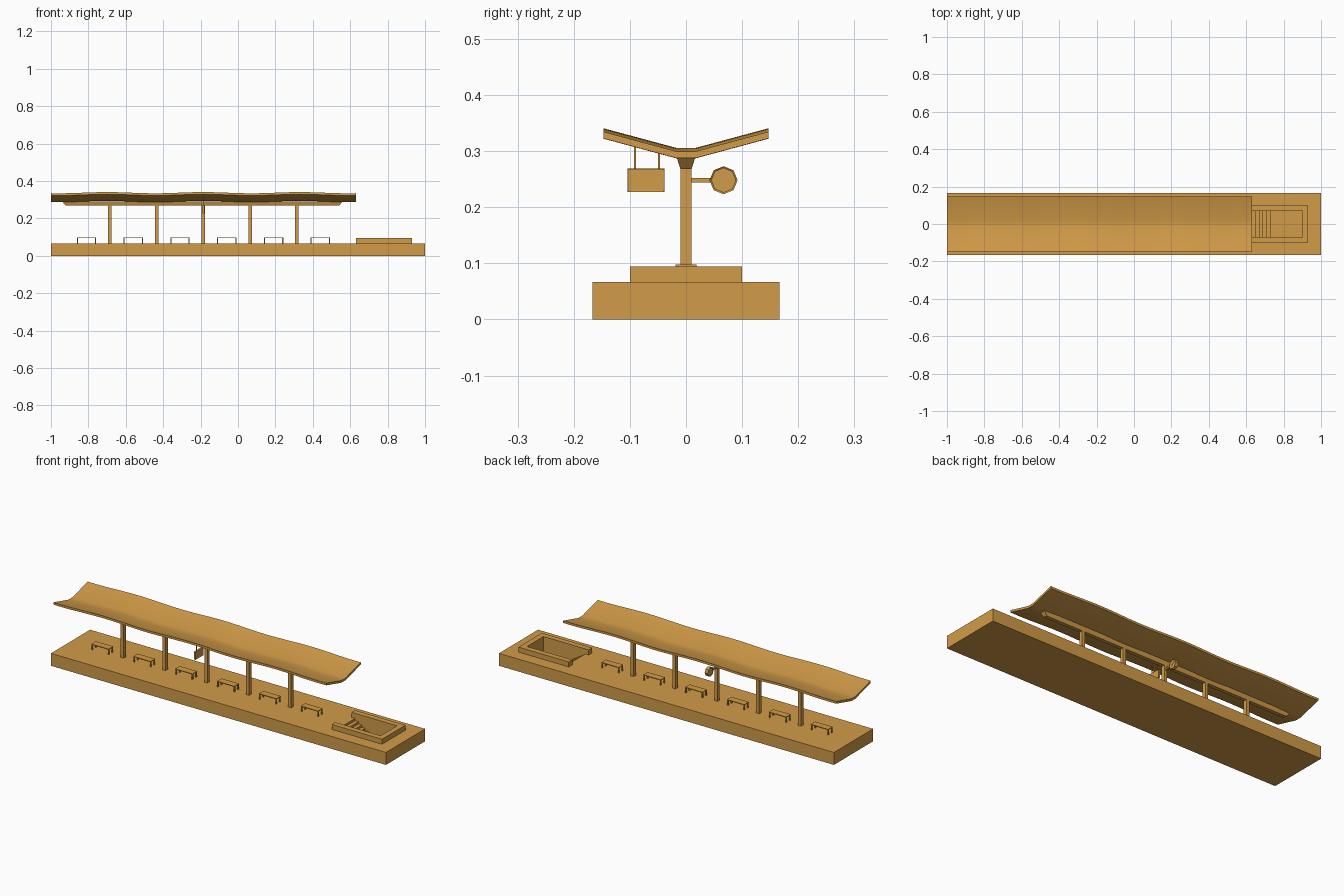
import bpy, bmesh, math
from mathutils import Vector

cube = bpy.data.objects.get("Cube")
if cube:
    bpy.data.objects.remove(cube, do_unlink=True)

# One tan colour for the whole model
tan = bpy.data.materials.new("warm_tan")
tan.use_nodes = True
colour = (0.64, 0.33, 0.065, 1)
tan.diffuse_color = colour
tan.node_tree.nodes["Principled BSDF"].inputs["Base Color"].default_value = colour


def finish(name, bm):
    bmesh.ops.recalc_face_normals(bm, faces=bm.faces)
    mesh = bpy.data.meshes.new(name)
    bm.to_mesh(mesh)
    bm.free()
    mesh.materials.append(tan)
    obj = bpy.data.objects.new(name, mesh)
    bpy.context.collection.objects.link(obj)
    return obj


def box(name, x, y, z):
    """Box from (low, high) ranges."""
    bm = bmesh.new()
    bmesh.ops.create_cube(bm, size=1)
    for v in bm.verts:
        v.co = [r[0] if c < 0 else r[1] for r, c in zip((x, y, z), v.co)]
    return finish(name, bm)


def prism(name, points, axis, low, high, inset=0, depth=0):
    """Extrude a profile along an axis, optionally recessing both caps."""
    def place(a, b, t):
        return {"x": (t, a, b), "y": (a, t, b), "z": (a, b, t)}[axis]
    bm = bmesh.new()
    base = bm.faces.new([bm.verts.new(place(a, b, low)) for a, b in points])
    out = bmesh.ops.extrude_face_region(bm, geom=[base], use_keep_orig=True)
    step = Vector(place(0, 0, high - low))
    for v in out["geom"]:
        if isinstance(v, bmesh.types.BMVert):
            v.co += step
    cap = next(f for f in out["geom"] if isinstance(f, bmesh.types.BMFace))
    bmesh.ops.recalc_face_normals(bm, faces=bm.faces)
    if inset:
        for f in (base, cap):
            bmesh.ops.inset_region(bm, faces=[f], thickness=inset, depth=-depth)
    return finish(name, bm)


def around(c, r):
    return (c - r, c + r)


DECK = 0.067

# Platform with a stairwell cut into it
platform = box("platform", (-1, 1), (-0.167, 0.167), (0, DECK))
stairs, z = [(0.90, 0.2), (0.65, 0.2)], DECK
for i in range(5):
    x = 0.65 + 0.02 * i
    if i:
        stairs.append((x, z))
    z -= 0.0125
    stairs.append((x, z))
stairs.append((0.90, z))
cutter = prism("stairwell_cutter", stairs, "y", -0.07, 0.07)
cutter.hide_render = True
mod = platform.modifiers.new("stairwell", "BOOLEAN")
mod.operation, mod.solver, mod.object = "DIFFERENCE", "EXACT", cutter
bpy.context.view_layer.objects.active = platform
bpy.ops.object.modifier_apply(modifier=mod.name)
bpy.data.objects.remove(cutter, do_unlink=True)

# Low wall around the stairwell, open at the top of the stairs
half = [(0.63, 0.07), (0.63, 0.10), (0.93, 0.10)]
inner = (0.90, 0.07)
wall = half + [(x, -y) for x, y in reversed(half)] + [(inner[0], -inner[1]), inner]
prism("stairwell_wall", wall, "z", DECK, 0.094)

# Benches
for i in range(6):
    cx = -0.81 + 0.25 * i
    box(f"bench_seat_{i}", around(cx, 0.052), around(0, 0.019), (0.094, 0.098))
    for sx in (-1, 1):
        for sy in (-1, 1):
            box(f"bench_leg_{i}", around(cx + sx * 0.049, 0.003),
                around(sy * 0.015, 0.003), (DECK, 0.094))

# Posts
for i in range(5):
    cx = -0.685 + 0.25 * i
    box(f"post_{i}", around(cx, 0.009), around(0, 0.01), (DECK, 0.272))

# Tapered beam under the roof
bm = bmesh.new()
bmesh.ops.create_cube(bm, size=1)
for v in bm.verts:
    top = v.co.z > 0
    v.co = (-0.19 + math.copysign(0.75 if top else 0.73, v.co.x),
            math.copysign(0.017 if top else 0.010, v.co.y), 0.29 if top else 0.268)
finish("roof_beam", bm)

# Gently waving butterfly roof
section = [(-0.147, 0.322), (-0.017, 0.287), (0.017, 0.287), (0.147, 0.322)]
section += [(y, z + 0.012) for y, z in reversed(section)]
bm = bmesh.new()
rings = []
COUNT = 38
for i in range(COUNT + 1):
    x = -1 + 1.63 * i / COUNT
    lift = 0.0033 * (1 + math.cos(math.tau * (x + 0.185) / 0.515))
    rings.append([bm.verts.new((x, y, z + lift)) for y, z in section])
for a, b in zip(rings, rings[1:]):
    for j in range(len(section)):
        k = (j + 1) % len(section)
        bm.faces.new((a[j], a[k], b[k], b[j]))
for ring in (rings[0], rings[-1]):
    bm.faces.new(ring)
roof = finish("roof", bm)
for o in bpy.context.selected_objects:
    o.select_set(False)
roof.select_set(True)
bpy.context.view_layer.objects.active = roof
bpy.ops.object.shade_smooth_by_angle(angle=math.radians(30))

# Hanging sign with a recessed panel on both sides
MID = -0.185
sign = [(-0.104, 0.227), (-0.038, 0.227), (-0.038, 0.269), (-0.104, 0.269)]
prism("hanging_sign", sign, "x", MID - 0.005, MID + 0.005, 0.004, 0.0015)
for y, top in ((-0.091, 0.314), (-0.048, 0.302)):
    box("sign_rod", around(MID, 0.0015), around(y, 0.0015), (0.267, top))

# Octagonal clock on an arm
CY, CZ = 0.067, 0.248
octagon = [(CY + 0.025 * math.cos(i * math.tau / 8),
            CZ + 0.025 * math.sin(i * math.tau / 8)) for i in range(8)]
prism("clock", octagon, "x", MID - 0.009, MID + 0.009, 0.003, 0.002)
box("clock_arm", around(MID, 0.004), (0.008, 0.044), around(CZ, 0.004))

# Clock hands on both faces
for side in (-1, 1):
    x = MID + side * 0.0075
    for angle, length in ((45, 0.016), (225, 0.009)):
        c, s = math.cos(math.radians(angle)), math.sin(math.radians(angle))
        w = 0.0008
        hand = [(CY - s * w, CZ + c * w), (CY + s * w, CZ - c * w),
                (CY + c * length + s * w, CZ + s * length - c * w),
                (CY + c * length - s * w, CZ + s * length + c * w)]
        prism("clock_hand", hand, "x", x - 0.001, x + 0.001)
